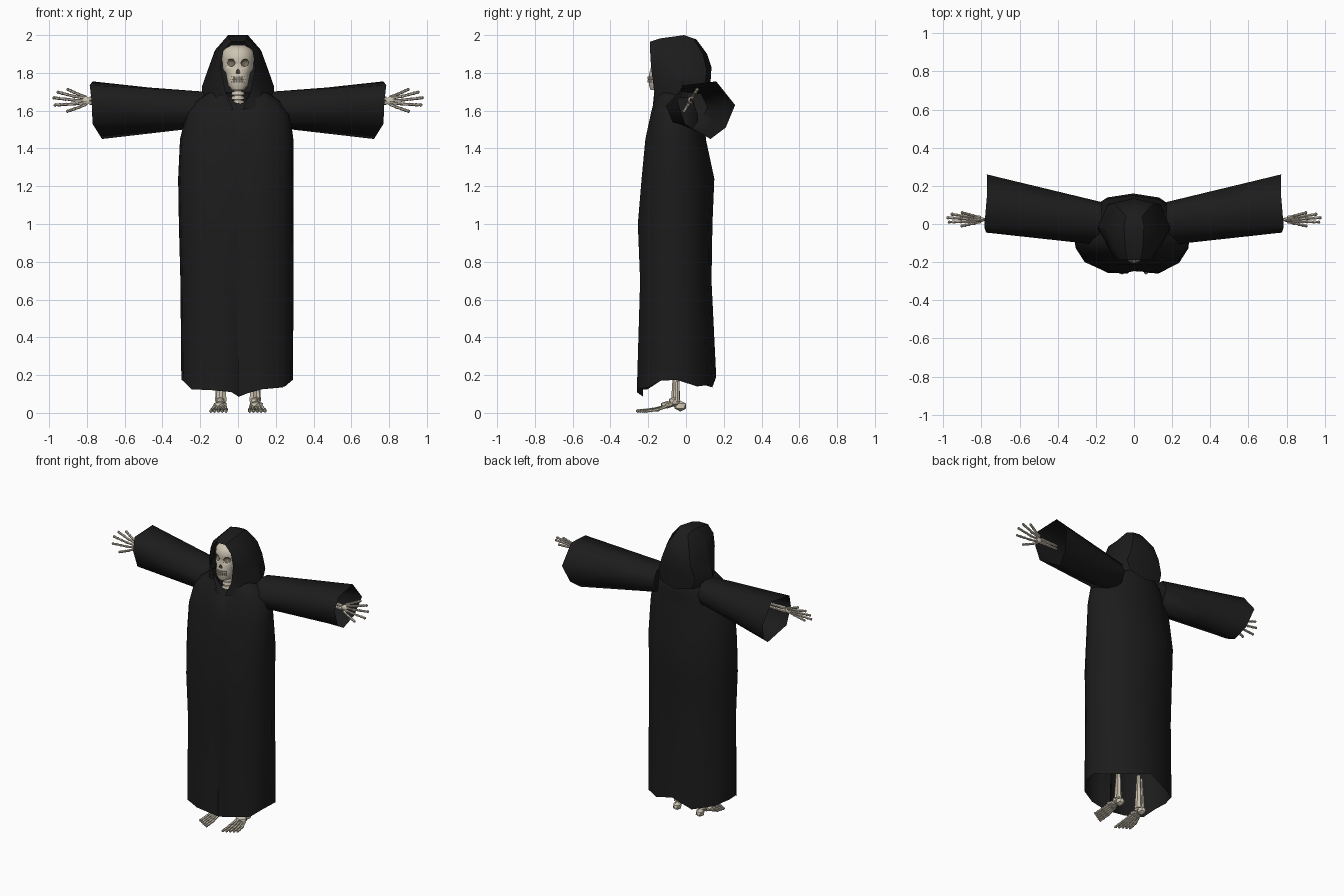
import bpy, bmesh, math
from mathutils import Vector, Matrix

cube = bpy.data.objects.get("Cube")
if cube:
    bpy.data.objects.remove(cube, do_unlink=True)


def material(name, colour):
    mat = bpy.data.materials.new(name)
    mat.use_nodes = True
    mat.diffuse_color = (*colour, 1)
    mat.node_tree.nodes["Principled BSDF"].inputs["Base Color"].default_value = (*colour, 1)
    return mat


CLOTH = material("black_cloth", (0.0115, 0.0115, 0.0115))
BONE = material("bone", (0.62, 0.56, 0.45))
SHADE = material("dark_bone", (0.17, 0.145, 0.105))


def finish(name, bm, mat, angle=50):
    """Turn a bmesh into a shaded object."""
    bmesh.ops.recalc_face_normals(bm, faces=bm.faces)
    mesh = bpy.data.meshes.new(name)
    bm.to_mesh(mesh)
    bm.free()
    mesh.materials.append(mat)
    obj = bpy.data.objects.new(name, mesh)
    bpy.context.collection.objects.link(obj)
    bpy.ops.object.select_all(action="DESELECT")
    obj.select_set(True)
    bpy.context.view_layer.objects.active = obj
    bpy.ops.object.shade_smooth_by_angle(angle=math.radians(angle))
    return obj


def loft(bm, rings, closed=True, cap_first=False, cap_last=False):
    """Skin a series of point rings and return the rows of vertices."""
    rows = [[bm.verts.new(p) for p in ring] for ring in rings]
    count = len(rows[0])
    for low, high in zip(rows, rows[1:]):
        for i in range(count if closed else count - 1):
            j = (i + 1) % count
            bm.faces.new((low[i], low[j], high[j], high[i]))
    if cap_first:
        bm.faces.new(rows[0])
    if cap_last:
        bm.faces.new(rows[-1])
    return rows


def rod(bm, start, end, r1, r2, sides=6):
    """Tapered bone shaft between two points."""
    start, end = Vector(start), Vector(end)
    axis = end - start
    spin = axis.to_track_quat("Z", "Y").to_matrix().to_4x4()
    bmesh.ops.create_cone(bm, cap_ends=True, segments=sides, radius1=r1, radius2=r2, depth=axis.length,
                          matrix=Matrix.Translation((start + end) / 2) @ spin)


def lump(bm, centre, size, detail=1):
    """Rounded bone lump."""
    bmesh.ops.create_icosphere(bm, subdivisions=detail, radius=1,
                               matrix=Matrix.Translation(centre) @ Matrix.Diagonal((*size, 1)))


def bone_chain(bm, points, radius):
    """Jointed digit: waisted shafts with a knuckle at every joint."""
    for a, b in zip(points, points[1:]):
        rod(bm, a, b, radius, radius * 0.75)
        lump(bm, b, [radius * 1.15] * 3)


# Robe: outline (x, y, hem height) swept up through body rings
outline = [(1, 0, .175), (.965, -.4, .17), (.82, -.73, .135), (.45, -1, .125), (.2, -.97, .105),
           (.03, -1, .085), (-.1, -1, .11), (-.45, -.98, .12), (-.82, -.73, .125), (-.965, -.4, .17),
           (-1, 0, .175), (-.86, .52, .16), (-.46, .9, .135), (0, 1, .19), (.46, .9, .15), (.86, .52, .14)]
# height, centre x, half width, front y, back y
body = [(0, -.005, .295, -.26, .16), (.7, -.005, .3, -.243, .135), (1, -.01, .303, -.255, .14),
        (1.24, -.012, .305, -.235, .15), (1.45, -.007, .3, -.215, .105), (1.58, 0, .275, -.187, .1),
        (1.65, 0, .225, -.17, .1), (1.7, 0, .15, -.15, .08)]
MID_Y = -.05
rings = []
for z, cx, half, front, back in body:
    ring = []
    for i, (u, v, hem) in enumerate(outline):
        v += max(0, 1 - z / 1.3) * (.16 if i == 5 else 0)
        y = MID_Y + v * ((MID_Y - front) if v < 0 else (back - MID_Y))
        neck_dip = .06 if z > 1.6 and 4 <= i <= 6 else 0
        ring.append((cx + u * half, y, (z - neck_dip) if z else hem))
    rings.append(ring)
bm = bmesh.new()
loft(bm, rings)
finish("robe", bm, CLOTH)

# Hood: half arcs from the face opening round to the back, mirrored
arcs = [
    [(.035, -.19, 1.965), (.045, -.14, 1.982), (.052, -.01, 2), (.042, .04, 1.982), (0, .055, 1.977)],
    [(.078, -.19, 1.915), (.1, -.13, 1.935), (.122, -.02, 1.92), (.085, .09, 1.9), (0, .112, 1.9)],
    [(.092, -.185, 1.83), (.128, -.13, 1.83), (.162, -.02, 1.81), (.11, .11, 1.81), (0, .135, 1.83)],
    [(.066, -.168, 1.7), (.13, -.13, 1.72), (.19, -.02, 1.73), (.14, .1, 1.72), (0, .13, 1.75)],
    [(.024, -.178, 1.605), (.1, -.172, 1.62), (.19, -.03, 1.66), (.12, .108, 1.65), (0, .115, 1.62)],
]
bm = bmesh.new()
crown = loft(bm, [arc + [(-x, y, z) for x, y, z in arc[-2::-1]] for arc in arcs], closed=False)[0]
for i in range(3):
    bm.faces.new((crown[i], crown[i + 1], crown[-2 - i], crown[-1 - i]))
bm.faces.new(crown[3:6])
finish("hood", bm, CLOTH, 38)

# Sleeves: flared tubes from a closed shoulder to an open cuff
shoulder = [(.17, -.03, 1.7), (.17, .08, 1.69), (.17, .115, 1.62), (.17, .08, 1.55),
            (.2, .02, 1.51), (.2, -.08, 1.54), (.18, -.11, 1.62)]
cuff = [(.785, -.015, 1.735), (.77, .16, 1.755), (.772, .26, 1.63), (.745, .21, 1.51),
        (.72, .13, 1.45), (.77, -.005, 1.53), (.775, -.045, 1.65)]
for side, label in ((1, "left"), (-1, "right")):
    tube = []
    for t in (0, .5, 1):
        ring = [Vector(a).lerp(Vector(b), t) for a, b in zip(shoulder, cuff)]
        tube.append([(side * p.x, p.y, p.z) for p in ring])
    bm = bmesh.new()
    loft(bm, tube, cap_first=True)
    finish(label + "_sleeve", bm, CLOTH, 75)

# Skull: stacked ovals (height, half width, front y, back y)
levels = [(1.71, .032, -.188, -.13), (1.735, .053, -.197, -.1), (1.77, .06, -.2, -.07),
          (1.8, .066, -.195, -.04), (1.82, .082, -.19, -.01), (1.845, .084, -.183, 0),
          (1.875, .087, -.187, .01), (1.905, .086, -.182, .01), (1.93, .068, -.163, -.01),
          (1.948, .034, -.12, -.05)]
SIDES = 16
stack = []
for z, half, front, back in levels:
    turns = [math.tau * (k + .5) / SIDES for k in range(SIDES)]
    stack.append([(half * math.cos(a), (front + back) / 2 + (back - front) / 2 * math.sin(a), z)
                  for a in turns])
bm = bmesh.new()
loft(bm, stack, cap_first=True, cap_last=True)
skull = finish("skull", bm, BONE, 35)
skull.data.materials.append(SHADE)

# Eye sockets and nose hollow cut into the skull
bm = bmesh.new()
for side in (1, -1):
    lump(bm, (side * .041, -.176, 1.853), (.027, .022, .021), 2)
rod(bm, (0, -.195, 1.797), (0, -.195, 1.832), .014, .004)
cutter = finish("socket_cutter", bm, SHADE)
cutter.hide_render = True
cut = skull.modifiers.new("sockets", "BOOLEAN")
cut.operation, cut.solver, cut.object = "DIFFERENCE", "EXACT", cutter
cut.material_mode = "TRANSFER"
bpy.context.view_layer.objects.active = skull
bpy.ops.object.modifier_apply(modifier=cut.name)
bpy.data.objects.remove(cutter, do_unlink=True)

# Teeth: two curved rows over a dark mouth line
bm = bmesh.new()
mouth = bmesh.new()
for k in range(-3, 4):
    x = k * .0115
    y = -.199 + abs(k) ** 2 * .0018
    for z in (1.757, 1.775):
        rod(bm, (x, y, z - .007), (x, y, z + .007), .0055, .0055)
    rod(mouth, (x - .006, y + .001, 1.766), (x + .006, y + .001, 1.766), .003, .003)
finish("teeth", bm, BONE)
finish("mouth_line", mouth, SHADE)

# Neck: vertebrae with dark discs between, and upper breastbone
bm = bmesh.new()
discs = bmesh.new()
for k in range(5):
    z = 1.62 + k * .024
    rod(bm, (0, -.11, z - .009), (0, -.11, z + .009), .036, .032, 8)
    rod(discs, (0, -.11, z + .008), (0, -.11, z + .016), .024, .024, 8)
lump(bm, (0, -.13, 1.625), (.045, .025, .03))
finish("neck_bones", bm, BONE)
finish("neck_discs", discs, SHADE)

# Hands: knuckle and tip (x, z) for each digit, the palm tilted forward at the bottom
digits = [(.842, 1.686, .9, 1.712), (.864, 1.675, .953, 1.698), (.868, 1.656, .975, 1.668),
          (.862, 1.636, .968, 1.63), (.836, 1.62, .902, 1.597)]


def palm_point(side, x, z):
    return Vector((side * x, .025 + (z - 1.655) * .6, z))


for side, label in ((1, "left"), (-1, "right")):
    bm = bmesh.new()
    wrist = palm_point(side, .785, 1.652)
    lump(bm, wrist + Vector((side * .018, 0, 0)), (.026, .014, .024))
    for kx, kz, tx, tz in digits:
        base = palm_point(side, .805, 1.652 + (kz - 1.652) * .6)
        knuckle, tip = palm_point(side, kx, kz), palm_point(side, tx, tz)
        joints = [knuckle.lerp(tip, t) for t in (0, .42, .74, 1)]
        bone_chain(bm, [base] + joints, .0085)
    for offset in (-.011, .011):
        rod(bm, wrist + Vector((side * -.13, 0, offset)), wrist + Vector((0, 0, offset)), .008, .011)
    finish(label + "_hand", bm, BONE, 40)

    # Feet: heel, ankle, instep and five splayed toes, with shin bones
    bm = bmesh.new()
    lump(bm, (side * .088, -.03, .036), (.03, .036, .029))
    lump(bm, (side * .09, -.06, .06), (.031, .034, .03))
    lump(bm, (side * .096, -.1, .043), (.042, .038, .02))
    for k in range(5):
        spread = k - 2
        points = [(side * (.096 + spread * .014), -.105, .035),
                  (side * (.1 + spread * .019), -.178 + k * .008, .018),
                  (side * (.102 + spread * .0195), -.222 + k * .01, .013),
                  (side * (.103 + spread * .02), -.255 + k * .012, .0105)]
        bone_chain(bm, points, .0092)
    rod(bm, (side * .082, -.055, .06), (side * .082, -.052, .3), .024, .012)
    rod(bm, (side * .108, -.045, .06), (side * .1, -.045, .28), .014, .007)
    finish(label + "_foot", bm, BONE, 40)
